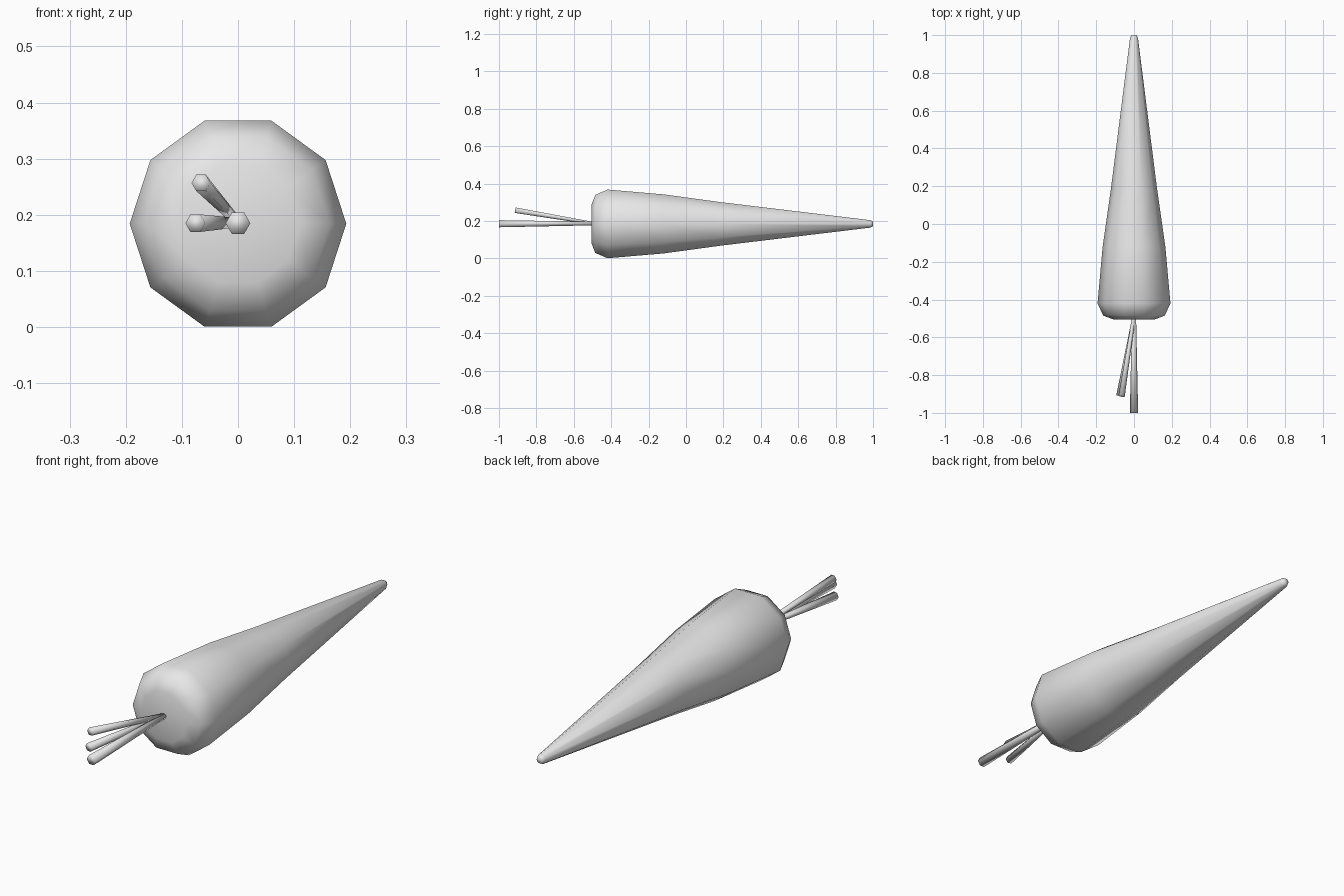
import bpy, bmesh, math
from mathutils import Vector

cube = bpy.data.objects.get("Cube")
if cube:
    bpy.data.objects.remove(cube, do_unlink=True)

grey = bpy.data.materials.new("plain_grey")
grey.use_nodes = True
colour = (0.8, 0.8, 0.8, 1)
grey.diffuse_color = colour
grey.node_tree.nodes["Principled BSDF"].inputs["Base Color"].default_value = colour

CENTRE_Z = 0.184


def lathe(name, sides, start, direction, profile):
    """Capped, smooth tube: profile holds (distance along axis, radius)."""
    start, axis = Vector(start), Vector(direction).normalized()
    up = axis.cross(Vector((1, 0, 0))).normalized()
    side = up.cross(axis)
    bm = bmesh.new()
    rings = []
    for dist, radius in profile:
        ring = []
        for i in range(sides):
            a = math.tau * i / sides
            offset = side * math.cos(a) + up * math.sin(a)
            ring.append(bm.verts.new(start + axis * dist + offset * radius))
        rings.append(ring)
    for a, b in zip(rings, rings[1:]):
        for i in range(sides):
            j = (i + 1) % sides
            bm.faces.new((a[i], a[j], b[j], b[i]))
    bm.faces.new(rings[0])
    bm.faces.new(rings[-1])
    bmesh.ops.recalc_face_normals(bm, faces=bm.faces[:])
    for face in bm.faces:
        face.smooth = True
    mesh = bpy.data.meshes.new(name)
    bm.to_mesh(mesh)
    bm.free()
    mesh.materials.append(grey)
    obj = bpy.data.objects.new(name, mesh)
    bpy.context.collection.objects.link(obj)
    return obj


# Tapered root with a blunt rounded crown and a narrow tip
lathe("carrot_root", 10, (0, 0, CENTRE_Z), (0, 1, 0), [
    (-0.505, 0.11), (-0.485, 0.163), (-0.42, 0.193), (-0.12, 0.166),
    (0.18, 0.123), (0.985, 0.021), (1.0, 0.013)])

# Three stems fanning out of the crown, widening outwards
base = Vector((0, -0.49, CENTRE_Z + 0.002))
stems = {
    "middle_stem": ((0, -1.0, 0.185), 0.022),
    "side_stem": ((-0.076, -0.91, 0.185), 0.018),
    "upper_stem": ((-0.066, -0.912, 0.257), 0.017),
}
for name, (end, radius) in stems.items():
    reach = Vector(end) - base
    lathe(name, 6, base, reach, [(0, radius * 0.5), (reach.length, radius)])
